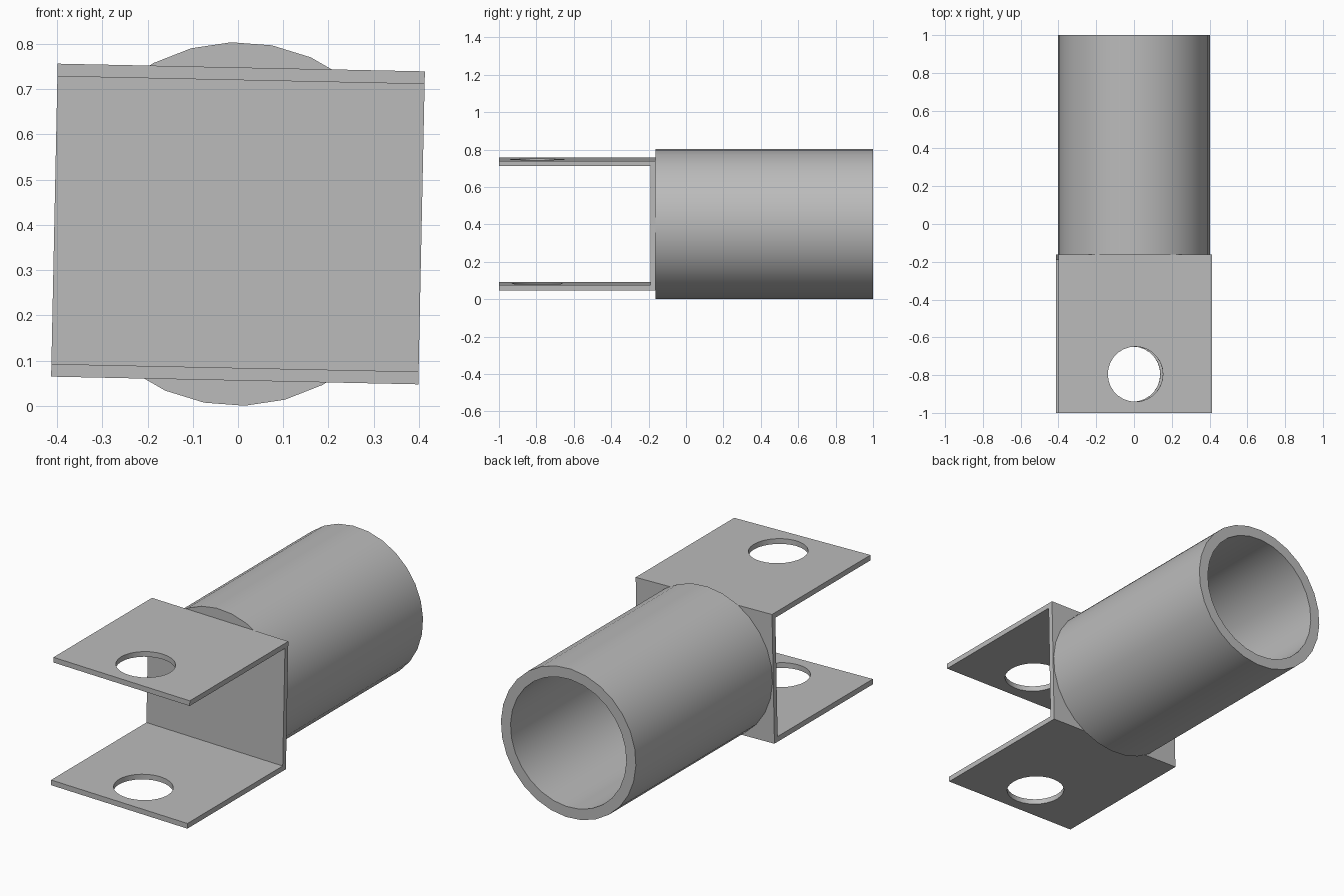
import bpy, bmesh
from math import radians, sin, cos, tau

if "Cube" in bpy.data.objects:
    bpy.data.objects.remove(bpy.data.objects["Cube"])

AXIS_Z = 0.402            # height of the tube axis
JOINT, BACK, FRONT = -0.162, 1.0, -1.0
ROLL = radians(1.2)       # slight twist of the bracket about the tube axis

grey = bpy.data.materials.new("plain grey")
grey.use_nodes = True
grey.diffuse_color = (0.5, 0.5, 0.5, 1)
grey.node_tree.nodes["Principled BSDF"].inputs["Base Color"].default_value = (0.5, 0.5, 0.5, 1)


def make_object(name, bm):
    bmesh.ops.recalc_face_normals(bm, faces=bm.faces)
    mesh = bpy.data.meshes.new(name)
    bm.to_mesh(mesh)
    bm.free()
    mesh.materials.append(grey)
    obj = bpy.data.objects.new(name, mesh)
    obj.location.z = AXIS_Z
    bpy.context.collection.objects.link(obj)
    return obj


# Hollow tube: a rectangular wall section swept around the y axis
def build_tube(outer=0.402, inner=0.345, sides=28):
    bm = bmesh.new()
    section = [(outer, JOINT), (outer, BACK), (inner, BACK), (inner, JOINT)]
    rings = []
    for i in range(sides):
        a = tau * i / sides + radians(2.1)
        rings.append([bm.verts.new((r * cos(a), y, r * sin(a))) for r, y in section])
    for i, ring in enumerate(rings):
        following = rings[(i + 1) % sides]
        for j in range(4):
            k = (j + 1) % 4
            bm.faces.new((ring[j], ring[k], following[k], following[j]))
    return make_object("tube", bm)


# U-shaped bracket: side profile extruded across the width
def build_bracket(half_width=0.406, half_height=0.346, thick=0.028):
    bm = bmesh.new()
    h, t = half_height, thick
    profile = [(FRONT, h), (JOINT, h), (JOINT, -h), (FRONT, -h),
               (FRONT, t - h), (JOINT - t, t - h), (JOINT - t, h - t), (FRONT, h - t)]
    face = bm.faces.new([bm.verts.new((-half_width, y, z)) for y, z in profile])
    extruded = bmesh.ops.extrude_face_region(bm, geom=[face])["geom"]
    bmesh.ops.translate(bm, vec=(2 * half_width, 0, 0),
                        verts=[v for v in extruded if isinstance(v, bmesh.types.BMVert)])
    obj = make_object("fork_bracket", bm)
    obj.rotation_euler.y = ROLL
    return obj


tube = build_tube()
bracket = build_bracket()

# Pin hole through both bracket plates
bm = bmesh.new()
bmesh.ops.create_cone(bm, cap_ends=True, segments=28, radius1=0.146, radius2=0.146, depth=1)
bmesh.ops.translate(bm, vec=(0, -0.795, 0), verts=bm.verts)
cutter = make_object("pin_hole_cutter", bm)
cutter.rotation_euler.y = ROLL
cutter.hide_render = True
cutter.hide_set(True)

hole = bracket.modifiers.new("pin holes", "BOOLEAN")
hole.object = cutter
hole.operation = "DIFFERENCE"
hole.solver = "EXACT"

# Smooth curved walls, crisp edges
bpy.ops.object.select_all(action="DESELECT")
bpy.context.view_layer.objects.active = bracket
bracket.select_set(True)
bpy.ops.object.modifier_apply(modifier=hole.name)
tube.select_set(True)
bpy.ops.object.shade_smooth_by_angle(angle=radians(30))
